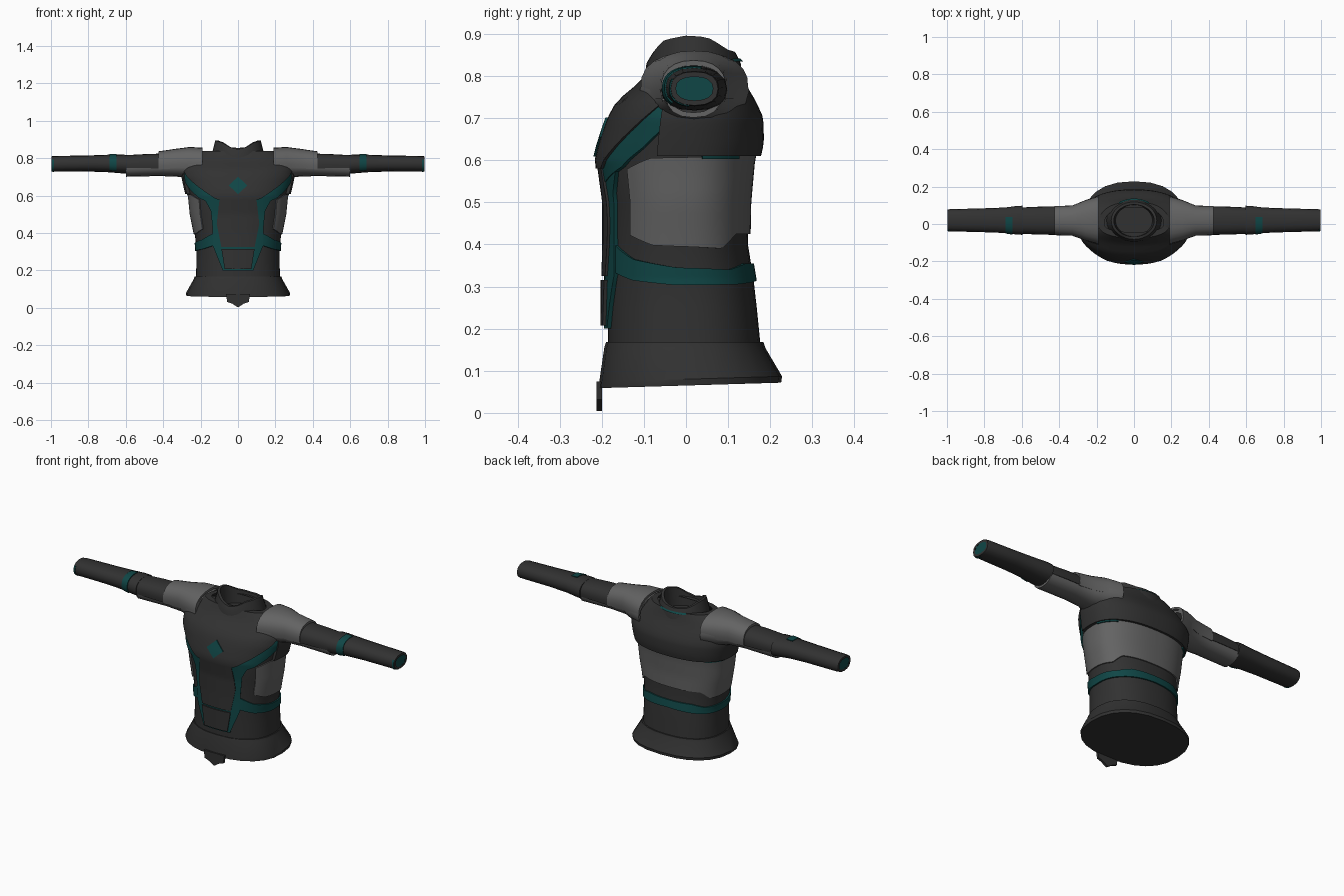
import bpy, bmesh, math
from math import pi, sin, cos

if "Cube" in bpy.data.objects:
    bpy.data.objects.remove(bpy.data.objects["Cube"])


def material(name, rgb):
    m = bpy.data.materials.new(name)
    m.diffuse_color = (*rgb, 1)
    m.use_nodes = True
    m.node_tree.nodes["Principled BSDF"].inputs["Base Color"].default_value = m.diffuse_color
    return m


DARK = material("charcoal cloth", (0.031, 0.031, 0.031))
GREY = material("grey cloth", (0.125, 0.125, 0.125))
TEAL = material("teal trim", (0.005, 0.062, 0.062))


def lerp(table, t):
    """Piecewise linear lookup; rows are (key, value, ...)."""
    if t <= table[0][0]:
        return table[0][1:]
    for a, b in zip(table, table[1:]):
        if t <= b[0]:
            k = (t - a[0]) / (b[0] - a[0])
            return tuple(p + (q - p) * k for p, q in zip(a[1:], b[1:]))
    return table[-1][1:]


def grid(name, mat, fn, nu, nv, mirror=False, angle=32):
    """Quad sheet from fn(i, j); coincident points are welded."""
    bm = bmesh.new()
    v = [[bm.verts.new(fn(i, j)) for j in range(nv + 1)] for i in range(nu + 1)]
    for i in range(nu):
        for j in range(nv):
            bm.faces.new((v[i][j], v[i + 1][j], v[i + 1][j + 1], v[i][j + 1]))
    bmesh.ops.remove_doubles(bm, verts=bm.verts, dist=1e-5)
    me = bpy.data.meshes.new(name)
    bm.to_mesh(me)
    bm.free()
    me.materials.append(mat)
    ob = bpy.data.objects.new(name, me)
    bpy.context.collection.objects.link(ob)
    bpy.context.view_layer.objects.active = ob
    ob.select_set(True)
    bpy.ops.object.shade_smooth_by_angle(angle=math.radians(angle))
    ob.select_set(False)
    if mirror:
        ob.modifiers.new("mirror", 'MIRROR')
    return ob


# Body profile: height, half width, front y, back y
BODY = [(.15, .225, -.185, .178), (.25, .222, -.185, .168), (.32, .222, -.185, .16),
        (.40, .232, -.183, .147), (.50, .252, -.183, .149), (.60, .262, -.197, .158),
        (.64, .272, -.187, .167), (.70, .285, -.167, .166), (.74, .282, -.145, .148),
        (.79, .255, -.085, .118), (.84, .17, -.055, .1)]
HEM = [(.065, .276, -.208, .226), (.08, .278, -.206, .228), (.155, .236, -.194, .188),
       (.168, .232, -.19, .184)]
P = .85


def power(t):
    return math.copysign(abs(t) ** P, t)


def surface(th, z, off=0, prof=BODY):
    w, f, b = lerp(prof, z)
    c = cos(th)
    r = (-f if c > 0 else b) + off
    return ((w + off) * power(sin(th)), -power(c) * r, z)


def angle_at(x, z):
    return math.copysign(math.asin(min(1, abs(x) / lerp(BODY, z)[0]) ** (1 / P)), x)


def panel(name, mat, fn, off, nu=24, nv=8, mirror=False):
    """Raised cloth piece; fn(u, v) gives angle and height, borders fold inward."""
    def pt(i, j):
        u = min(max((i - 1) / (nu - 2), 0), 1)
        v = min(max((j - 1) / (nv - 2), 0), 1)
        rim = i in (0, nu) or j in (0, nv)
        th, z = fn(u, v)
        return surface(th, z, -.012 if rim else off)
    return grid(name, mat, pt, nu, nv, mirror)


def band(name, mat, t0, t1, lo, hi, off, nu=40, nv=10, mirror=True):
    """Panel between two heights that vary with the angle."""
    def fn(u, v):
        th = t0 + (t1 - t0) * u
        a, b = lerp(lo, abs(th))[0], lerp(hi, abs(th))[0]
        return th, a + (b - a) * v
    return panel(name, mat, fn, off, nu, nv, mirror)


def front_plate(name, mat, widths, off):
    """Centred front piece whose half width varies with height."""
    z0, z1 = widths[0][0], widths[-1][0]

    def fn(u, v):
        z = z0 + (z1 - z0) * v
        return angle_at(lerp(widths, z)[0] * (2 * u - 1), z), z
    return panel(name, mat, fn, off, 14, 20)


# Torso core, closed under the neck
ZS = [r[0] for r in BODY[:-1]]
grid("torso", DARK, lambda i, j: surface(2 * pi * i / 48, ZS[j]) if j < len(ZS)
     else (0, .01, .79), 48, len(ZS))


# Flared hem with closed underside
def hem_point(i, j):
    if j in (0, 5):
        return (0, 0, .07 if j == 0 else .166)
    x, y, z = surface(2 * pi * i / 24, HEM[j - 1][0], 0, HEM)
    return (x, y, z + (.03 * y if j < 3 else 0))


grid("hem", DARK, hem_point, 24, 5)

# Pointed tab hanging from the front of the hem
TAB = [(.005, .004), (.022, .03), (.032, .058), (.075, .064)]


def tab_point(i, j):
    z, w = TAB[min(max(j - 1, 0), 3)]
    x = w * (-1, 1, 1, -1, -1)[i]
    y = (-.213, -.213, -.2, -.2, -.213)[i]
    return (x if 0 < j < 5 else 0, y if 0 < j < 5 else -.207, z)


grid("hem_tab", DARK, tab_point, 4, 5)

# Chest, back yoke and the slanted trim below the chest
V_EDGE = [(0, .58), (.36, .58), (1.3, .74)]
band("chest", DARK, -1.32, 1.32, V_EDGE, [(0, .84)], .02, 48, 14, mirror=False)
band("back_yoke", DARK, 1.3, 2 * pi - 1.3, [(0, .61)], [(0, .84)], .018, 48, 14, mirror=False)
band("chest_trim", TEAL, .3, 1.34, [(.36, .55), (.8, .585), (1.1, .63), (1.3, .67)],
     [(0, .59), (.36, .59), (1.3, .745)], .012)
band("yoke_trim", TEAL, 1.75, 2.35, [(0, .603)], [(0, .62)], .012)

# Grey side and back panel
SIDE_LO = [(.8, .425), (1.2, .398), (2.1, .39), (2.4, .425), (pi, .425)]
SIDE_HI = [(.8, .575), (1.2, .605), (pi, .615)]
band("side_panel", GREY, .85, pi, SIDE_LO, SIDE_HI, .006)

# Belt stripe
band("belt_stripe", TEAL, .5, pi, [(.5, .335), (.9, .315), (1.5, .303), (2.3, .305), (pi, .315)],
     [(.5, .40), (.9, .365), (1.5, .345), (2.2, .34), (2.6, .355), (pi, .355)], .007)

# Front harness and abdomen plates
front_plate("front_harness", TEAL,
            [(.2, .078), (.33, .128), (.42, .13), (.52, .14), (.585, .175)], .01)
front_plate("upper_abdomen_plate", DARK, [(.325, .083), (.45, .107), (.58, .093)], .016)
front_plate("lower_abdomen_plate", DARK, [(.208, .066), (.316, .082)], .018)


# Chest diamond
def diamond(u, v):
    a, b = (u - .5) * .046 * 2, (v - .5) * .046 * 2
    z = .655 + (a + b) / 2
    return angle_at((a - b) / 2, z), z


panel("chest_diamond", TEAL, diamond, .025, 8, 8)


# Collar: angle, height of the rim
RIM = [(0, .848), (.35, .858), (.8, .885), (1.4, .896), (1.9, .892), (2.5, .862), (pi, .855)]


def collar_point(i, j, n=32, start=0, span=2 * pi, grow=0):
    th = start + span * i / n
    top = lerp(RIM, abs((th + pi) % (2 * pi) - pi))[0]
    x, y = sin(th), -cos(th)
    rows = [(.15, .118, .775), (.138, .112, .83), (.122, .1, top), (.108, .086, top), (.098, .08, .78)]
    w, d, z = rows[j]
    return (x * (w + grow), .018 + y * (d + grow), z)


grid("collar", DARK, collar_point, 32, 4)
grid("collar_back_trim", TEAL, lambda i, j: (lambda p: (p[0], p[1], p[2] + (.004, .012)[j]))(
    collar_point(i, 1, 12, pi - .6, 1.2, (.006, -.001)[j])), 12, 1)


# Sleeves: stations are x, y centre, z centre, y radius, z radius
def sleeve(name, mat, st, a0=0, a1=360, grow=0, n=16):
    a0, a1 = math.radians(a0), math.radians(a1)
    st = [st[0][:3] + (st[0][3] - .012, st[0][4] - .012)] + st + \
         [st[-1][:3] + (st[-1][3] - .012, st[-1][4] - .012)]
    closed = a1 - a0 > 6.28

    def pt(i, j):
        x, y, z, ry, rz = st[j]
        g = grow
        if closed:
            a = a0 + (a1 - a0) * i / n
        else:
            a = a0 + (a1 - a0) * min(max((i - 1) / (n - 2), 0), 1)
            if i in (0, n):
                g -= .012
        return (x, y + (ry + g) * power(cos(a)), z + (rz + g) * power(sin(a)))
    return grid(name, mat, pt, n, len(st) - 1, mirror=True)


UPPER = [(.19, .02, .765, .13, .07), (.26, .02, .768, .108, .076), (.32, .018, .77, .08, .069),
         (.42, .018, .765, .072, .06), (.60, .018, .755, .066, .054)]
sleeve("upper_sleeve", GREY, UPPER)
sleeve("shoulder_cap", GREY,
       [(.19, .02, .775, .125, .079), (.26, .02, .778, .105, .079), (.33, .018, .776, .078, .072),
        (.425, .018, .768, .075, .066)], -20, 200, .003)
sleeve("elbow_cover", DARK, [(.41, .018, .765, .074, .058), (.5, .018, .765, .073, .055),
                             (.61, .018, .764, .068, .05)], -15, 195, .002)
FORE = [(.595, .02, .768, .078, .05), (.63, .02, .77, .076, .05), (.69, .02, .772, .068, .047),
        (.8, .02, .772, .064, .043), (.985, .02, .77, .059, .042), (.998, .02, .77, .056, .04)]
sleeve("forearm", DARK, FORE)
sleeve("forearm_stripe", TEAL, [(.65, .02, .771, .074, .05), (.688, .02, .772, .068, .047)],
       80, 225, .003)
sleeve("cuff_trim", TEAL, [(.985, .02, .77, .059, .042), (.995, .02, .77, .057, .04)], 150, 260, .002)

# Cuff ends, slightly recessed
CUFF = (.05, .033)
grid("cuff_end", TEAL, lambda i, j: (
    .994, .02 + CUFF[0] * power(cos(i * pi / 4)) * (1 - j),
    .77 + CUFF[1] * power(sin(i * pi / 4)) * (1 - j)), 8, 1, mirror=True)
